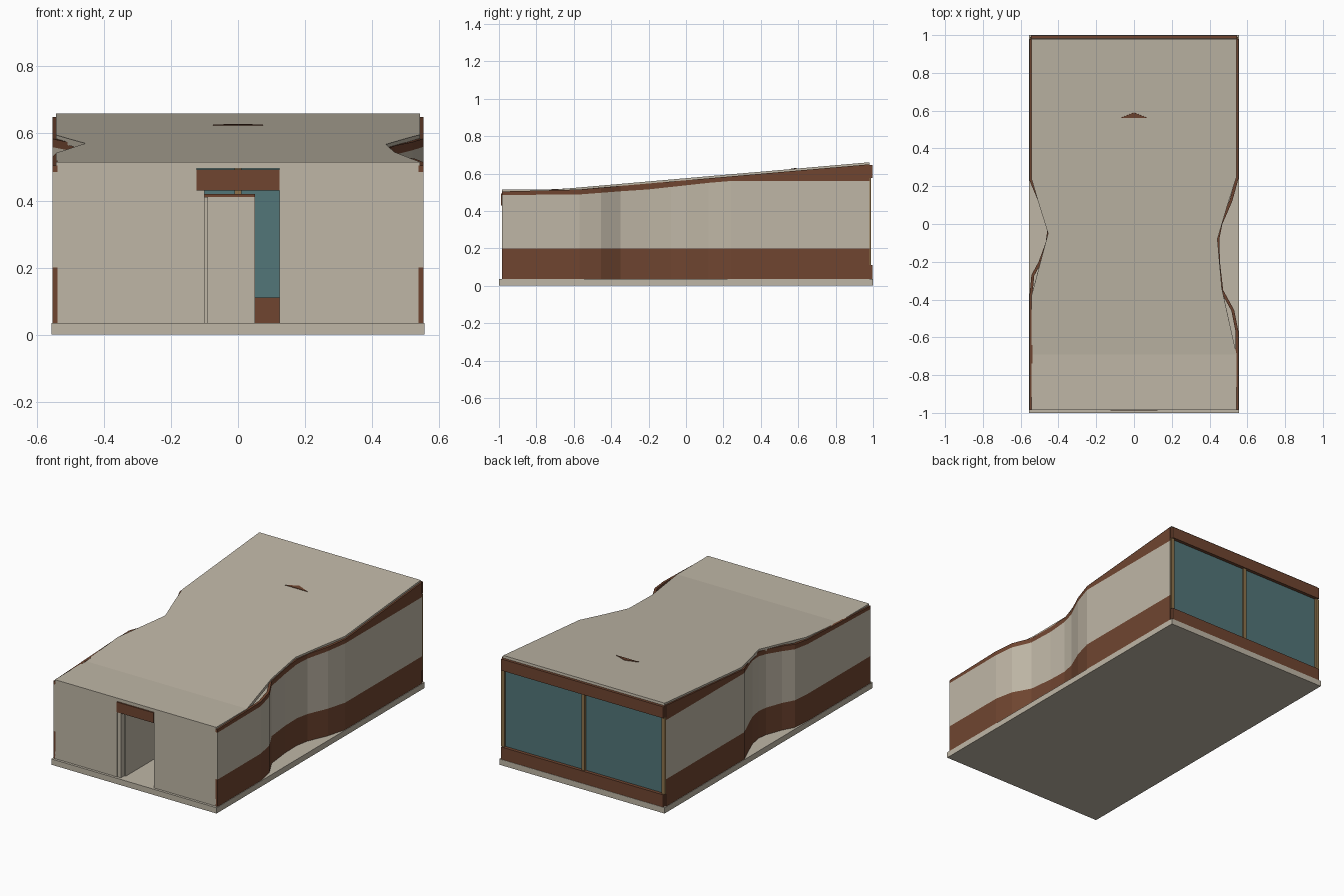
import bpy
import bmesh

cube = bpy.data.objects.get("Cube")
if cube:
    bpy.data.objects.remove(cube, do_unlink=True)


def material(name, rgb):
    m = bpy.data.materials.new(name)
    m.use_nodes = True
    m.diffuse_color = (*rgb, 1)
    m.node_tree.nodes["Principled BSDF"].inputs["Base Color"].default_value = (*rgb, 1)
    return m


PLASTER = material("pale_plaster", (0.52, 0.47, 0.38))
BROWN = material("brown_timber", (0.16, 0.06, 0.03))
GLASS = material("teal_glass", (0.085, 0.18, 0.19))
TAN = material("tan_wood", (0.27, 0.17, 0.07))


def make(name, bm, *mats):
    me = bpy.data.meshes.new(name)
    bm.to_mesh(me)
    bm.free()
    ob = bpy.data.objects.new(name, me)
    bpy.context.collection.objects.link(ob)
    for m in mats:
        me.materials.append(m)
    return ob


def box(name, mat, x, y, z):
    """Box from (min, max) pairs on each axis."""
    bm = bmesh.new()
    bmesh.ops.create_cube(bm, size=1)
    for v in bm.verts:
        v.co = [r[0] if c < 0 else r[1] for c, r in zip(v.co, (x, y, z))]
    return make(name, bm, mat)


def solidify(ob, thickness):
    mod = ob.modifiers.new("thickness", "SOLIDIFY")
    mod.thickness = thickness
    mod.offset = -1


def lerp_table(table, y):
    """Piecewise linear lookup in rising (y, value) pairs."""
    for (a, va), (b, vb) in zip(table, table[1:]):
        if y <= b:
            return va + (vb - va) * max(0, y - a) / (b - a)
    return table[-1][1]


def roof_z(y):
    return 0.515 + max(0, y + 0.69) * 0.0868


FLOOR = 0.035
SILL_TOP = 0.2
PANEL_TOP = [(-1, 0.485), (-0.57, 0.488), (-0.35, 0.505), (-0.2, 0.515),
             (0.12, 0.55), (0.24, 0.56), (1, 0.56)]

# Plan outlines of the side walls as (y, x), front to back
LEFT_WALL = [(-0.985, 0.553), (-0.57, 0.553), (-0.455, 0.53), (-0.35, 0.472),
             (-0.2, 0.455), (-0.08, 0.452), (0.0, 0.468), (0.12, 0.52),
             (0.24, 0.553), (0.98, 0.553)]
RIGHT_WALL = [(-0.985, -0.553), (-0.38, -0.553), (-0.27, -0.543), (-0.2, -0.505),
              (-0.1, -0.468), (-0.04, -0.46), (0.04, -0.475), (0.12, -0.507),
              (0.23, -0.553), (0.98, -0.553)]
# Coarser outlines of the roof edges
LEFT_EAVE = [(-0.985, 0.543), (-0.69, 0.543), (-0.34, 0.465), (-0.08, 0.442),
             (0.1, 0.495), (0.25, 0.543), (0.98, 0.543)]
RIGHT_EAVE = [(-0.985, -0.543), (-0.38, -0.543), (-0.05, -0.455),
              (0.11, -0.505), (0.24, -0.543), (0.98, -0.543)]


def banded_wall(name, path):
    """Winding wall: brown base, plaster band, brown strip under the roof."""
    bm = bmesh.new()
    columns = []
    for y, x in path:
        heights = (FLOOR, SILL_TOP, lerp_table(PANEL_TOP, y), roof_z(y) - 0.011)
        columns.append([bm.verts.new((x, y, z)) for z in heights])
    for a, b in zip(columns, columns[1:]):
        for i in range(3):
            f = bm.faces.new((a[i], b[i], b[i + 1], a[i + 1]))
            f.material_index = int(i == 1)
    solidify(make(name, bm, BROWN, PLASTER), 0.015)


banded_wall("left_wall", LEFT_WALL)
banded_wall("right_wall", RIGHT_WALL[::-1])

# Roof slab, level at the front and rising to the back
bm = bmesh.new()
rows = []
for y in sorted({p[0] for p in LEFT_EAVE + RIGHT_EAVE}):
    rows.append([bm.verts.new((lerp_table(edge, y), y, roof_z(y)))
                 for edge in (RIGHT_EAVE, LEFT_EAVE)])
for a, b in zip(rows, rows[1:]):
    bm.faces.new((a[0], a[1], b[1], b[0]))
solidify(make("roof", bm, PLASTER), 0.02)

# Triangular ridge plate on the roof
bm = bmesh.new()
bm.faces.new([bm.verts.new((x, y, roof_z(y) + 0.003))
              for x, y in ((-0.075, 0.56), (0.075, 0.56), (0, 0.59))])
solidify(make("roof_triangle", bm, BROWN), 0.006)

# Floor slab
box("base_slab", PLASTER, (-0.556, 0.556), (-1, 1), (0, FLOOR))

# Front wall around the doorway
for side, x in (("right", (-0.543, -0.124)), ("left", (0.124, 0.543))):
    box("front_wall_" + side, PLASTER, x, (-0.985, -0.96), (FLOOR, 0.497))
box("door_header", BROWN, (-0.124, 0.124), (-0.988, -0.96), (0.43, 0.492))
box("door_jamb", PLASTER, (-0.124, -0.1), (-0.982, -0.95), (FLOOR, 0.43))

# Inner partition beside the entrance
box("entry_partition", PLASTER, (-0.11, -0.09), (-0.95, -0.3), (FLOOR, 0.41))
box("cross_partition", PLASTER, (-0.11, 0.05), (-0.3, -0.27), (FLOOR, 0.41))
box("partition_cap", BROWN, (-0.11, 0.05), (-0.302, -0.268), (0.41, 0.42))

# Glazed back
box("back_sill", BROWN, (-0.545, 0.545), (0.965, 0.998), (FLOOR, 0.11))
box("back_beam", BROWN, (-0.545, 0.545), (0.965, 0.998), (0.575, 0.645))
box("back_glass", GLASS, (-0.54, 0.54), (0.972, 0.978), (0.11, 0.575))
for name, x in (("right", -0.54), ("middle", 0), ("left", 0.54)):
    box("back_post_" + name, TAN, (x - 0.011, x + 0.011), (0.966, 0.99), (0.11, 0.575))
